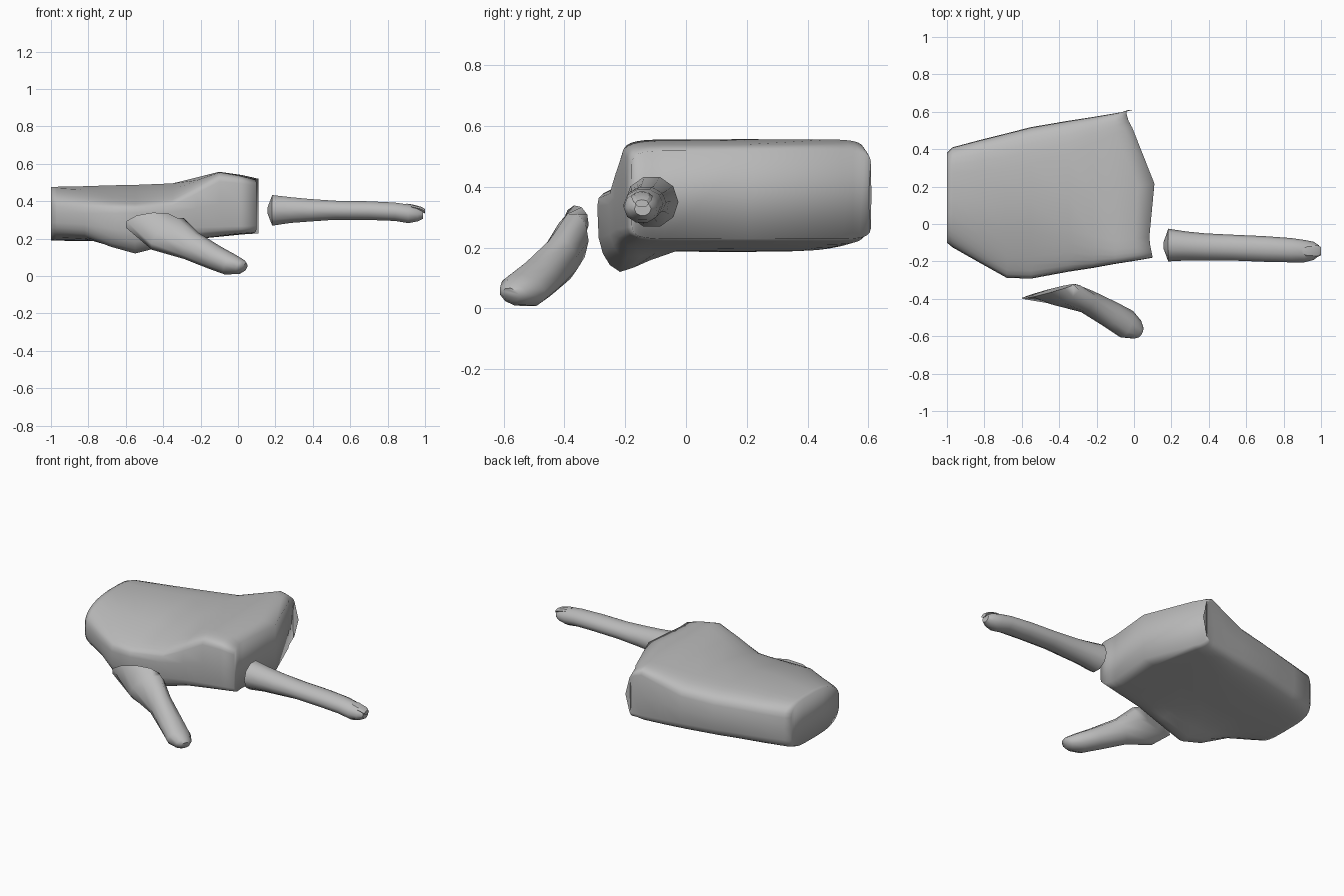
import bpy, bmesh, math
from mathutils import Vector

if "Cube" in bpy.data.objects:
    bpy.data.objects.remove(bpy.data.objects["Cube"])

mat = bpy.data.materials.new("light grey")
mat.diffuse_color = (0.5, 0.5, 0.5, 1)
mat.use_nodes = True
mat.node_tree.nodes["Principled BSDF"].inputs["Base Color"].default_value = mat.diffuse_color


def loft(name, rings, angle=40):
    """Skin closed rings; caps are strips of quads across each end ring."""
    bm = bmesh.new()
    vs = [[bm.verts.new(p) for p in r] for r in rings]
    n = len(vs[0])
    for a, b in zip(vs, vs[1:]):
        for i in range(n):
            j = (i + 1) % n
            bm.faces.new((a[i], a[j], b[j], b[i]))
    for r in (vs[0], vs[-1]):
        for i in range(n // 2):
            q = [r[i], r[i + 1], r[(n - i - 1) % n], r[(n - i) % n]]
            q = list(dict.fromkeys(q))
            if len(q) > 2:
                bm.faces.new(q)
    bmesh.ops.recalc_face_normals(bm, faces=bm.faces)
    me = bpy.data.meshes.new(name)
    bm.to_mesh(me)
    bm.free()
    me.materials.append(mat)
    ob = bpy.data.objects.new(name, me)
    bpy.context.collection.objects.link(ob)
    bpy.ops.object.select_all(action='DESELECT')
    ob.select_set(True)
    bpy.context.view_layer.objects.active = ob
    bpy.ops.object.shade_smooth_by_angle(angle=math.radians(angle))
    return ob


def spow(v, e):
    return math.copysign(abs(v) ** e, v)


def clamp(v):
    return max(0, min(1, v))


# Palm: boxy rounded sections
# x, y0, y1, z0, z1, squareness, thumb-pad drop, slope of the top on the thumb side
def palm_ring(x, y0, y1, z0, z1, sq, drop, slope, n=32):
    pts = []
    for i in range(n):
        t = 2 * math.pi * i / n
        e = 2 / (sq + (1.5 if math.cos(t) > 0 else 0))
        c, s = spow(math.cos(t), e), spow(math.sin(t), e)
        y = (y0 + y1) / 2 + (y1 - y0) / 2 * c
        z = (z0 + z1) / 2 + (z1 - z0) / 2 * s
        if s < 0:
            z -= drop * clamp((-y - 0.06) / 0.16) * min(1, -s * 1.3)
        else:
            z -= slope * clamp((0.1 - y) / 0.35) * s
        # the knuckle line falls back towards the little finger
        k = clamp((x + 0.1) / 0.2)
        px = x - k * 0.11 * max(0, (y - 0.2) / 0.4) ** 1.5
        px -= k * 0.03 * max(0, 1 - abs(y + 0.08) / 0.15)
        px -= k * 0.05 * abs(s) ** 2 * clamp((y - 0.3) / 0.25)
        pts.append((px, y, z))
    return pts


sections = [
    (-1.0, -0.10, 0.38, 0.19, 0.475, 3.0, 0, 0.04),
    (-0.97, -0.125, 0.41, 0.189, 0.477, 3.0, 0, 0.045),
    (-0.82, -0.21, 0.45, 0.187, 0.48, 3.2, 0.01, 0.06),
    (-0.68, -0.288, 0.485, 0.186, 0.485, 3.3, 0.06, 0.07),
    (-0.55, -0.292, 0.518, 0.186, 0.487, 3.4, 0.095, 0.08),
    (-0.35, -0.255, 0.552, 0.188, 0.495, 4, 0.05, 0.07),
    (-0.22, -0.235, 0.572, 0.198, 0.527, 6, 0.01, 0.03),
    (-0.10, -0.213, 0.592, 0.21, 0.557, 9, 0, 0),
    (0.02, -0.195, 0.60, 0.222, 0.54, 10, 0, 0),
    (0.11, -0.18, 0.61, 0.228, 0.52, 10, 0, 0),
]
loft("palm", [palm_ring(*s) for s in sections], 120)


# Index finger: oval sections along x
def oval_ring(x, y0, y1, z0, z1, n=10):
    return [(x, (y0 + y1) / 2 + (y1 - y0) / 2 * math.cos(2 * math.pi * i / n),
             (z0 + z1) / 2 + (z1 - z0) / 2 * math.sin(2 * math.pi * i / n))
            for i in range(n)]


loft("index_finger", [oval_ring(*s) for s in [
    (0.157, -0.13, -0.10, 0.335, 0.365),
    (0.183, -0.20, -0.025, 0.265, 0.437),
    (0.28, -0.195, -0.04, 0.28, 0.425),
    (0.38, -0.195, -0.05, 0.288, 0.415),
    (0.52, -0.195, -0.057, 0.298, 0.405),
    (0.70, -0.202, -0.065, 0.297, 0.402),
    (0.84, -0.205, -0.075, 0.292, 0.395),
    (0.91, -0.205, -0.085, 0.28, 0.385),
    (0.96, -0.192, -0.095, 0.29, 0.37),
    (0.99, -0.17, -0.115, 0.305, 0.35)]], 50)

# Fingernail: small flat wedge on the tip
loft("fingernail", [oval_ring(x, -0.145 - w, -0.145 + w, z - 0.025, z, 8)
                    for x, w, z in [(0.90, 0.02, 0.387), (0.93, 0.035, 0.383),
                                    (0.98, 0.032, 0.37), (1.0, 0.022, 0.358)]], 30)


# Thumb: angled tube that starts at an oblique cut beside the palm
def thumb_ring(c, u, v, n=10):
    c, u, v = Vector(c), Vector(u), Vector(v)
    return [c + u * math.cos(2 * math.pi * i / n) + v * math.sin(2 * math.pi * i / n)
            for i in range(n)]


axis = Vector((0.35, -0.17, -0.20)).normalized()
side = axis.cross(Vector((0, 1, 0))).normalized()
front = axis.cross(side)
rings = [thumb_ring((-0.46, -0.36, 0.284), (0.14, 0.035, 0.025), (-0.04, -0.02, 0.05)),
         thumb_ring((-0.375, -0.376, 0.225), (0.085, 0.02, 0.085), (-0.035, -0.052, 0.03))]
for c, a, b in [((-0.25, -0.415, 0.161), 0.08, 0.064),
                ((-0.12, -0.487, 0.096), 0.067, 0.074),
                ((-0.04, -0.535, 0.060), 0.060, 0.080),
                ((0.015, -0.565, 0.047), 0.042, 0.054),
                ((0.035, -0.577, 0.045), 0.025, 0.032)]:
    rings.append(thumb_ring(c, side * a, front * b))
loft("thumb", rings, 60)
